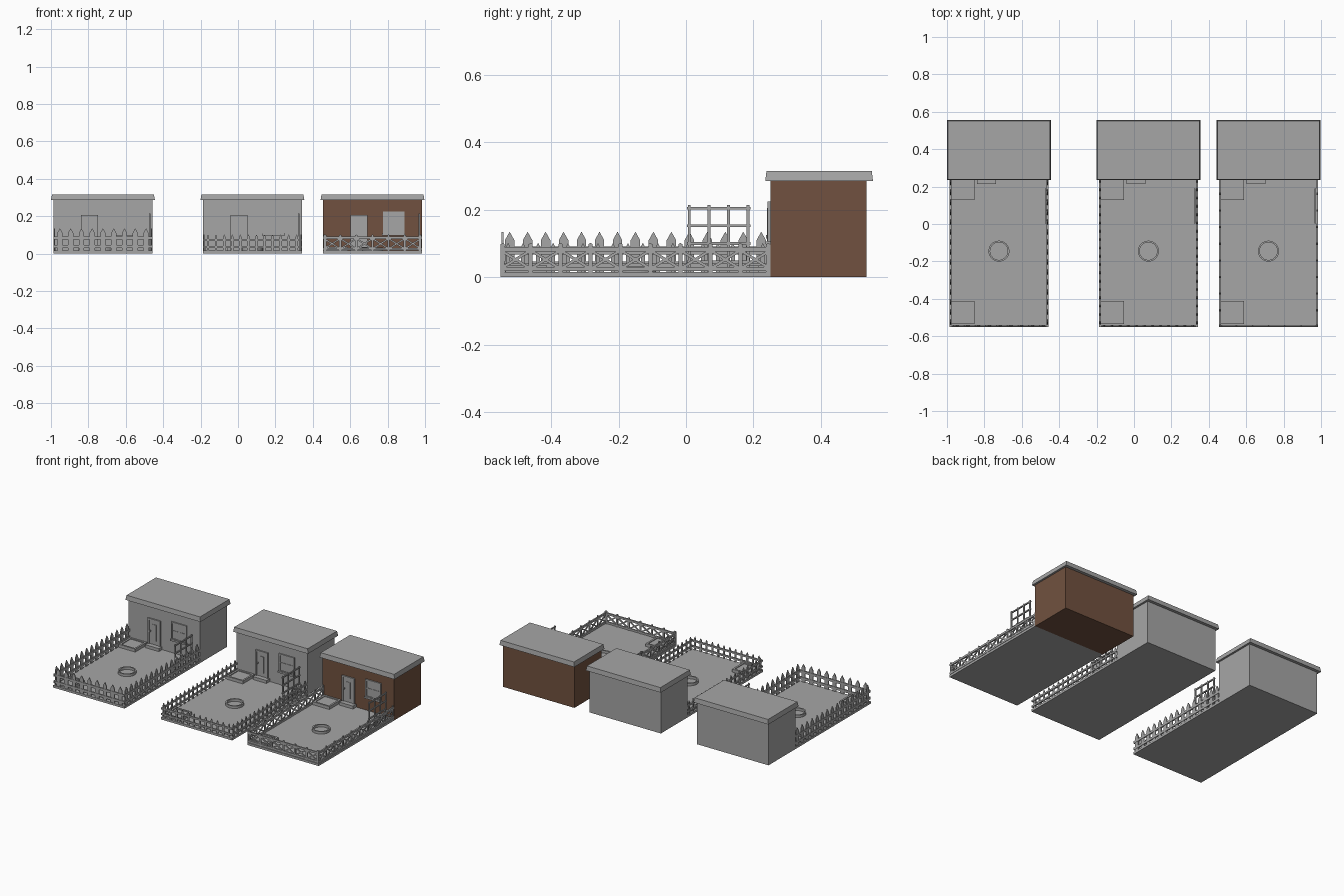
import bpy
import bmesh
from mathutils import Vector, Matrix

old = bpy.data.objects.get("Cube")
if old:
    bpy.data.objects.remove(old, do_unlink=True)


def material(name, rgb):
    m = bpy.data.materials.new(name)
    m.use_nodes = True
    m.diffuse_color = (*rgb, 1)
    m.node_tree.nodes["Principled BSDF"].inputs["Base Color"].default_value = (*rgb, 1)
    return m


GREY = material("plain grey", (0.38, 0.38, 0.38))
BROWN = material("brown wall", (0.165, 0.083, 0.05))

HALF = 0.265       # half width of a plot
FRONT = -0.55      # front edge of the yard
WALL = 0.25        # front wall of the house
BACK = 0.535
GROUND = 0.015     # top of the yard slab


def finish(bm, name, cx, mat=GREY):
    bmesh.ops.recalc_face_normals(bm, faces=bm.faces)
    mesh = bpy.data.meshes.new(name)
    bm.to_mesh(mesh)
    bm.free()
    mesh.materials.append(mat)
    ob = bpy.data.objects.new(name, mesh)
    ob.location.x = cx
    bpy.context.scene.collection.objects.link(ob)
    return ob


def box(bm, x0, x1, y0, y1, z0, z1):
    mat = Matrix.Translation(((x0 + x1) / 2, (y0 + y1) / 2, (z0 + z1) / 2))
    mat = mat @ Matrix.Diagonal((x1 - x0, y1 - y0, z1 - z0, 1))
    return bmesh.ops.create_cube(bm, size=1, matrix=mat)["verts"]


def boxes(name, cx, sizes, mat=GREY):
    bm = bmesh.new()
    for s in sizes:
        box(bm, *s)
    return finish(bm, name, cx, mat)


def slab(bm, start, along, outline, depth):
    """Extrude an (along, height) outline sideways by depth."""
    side = along.cross(Vector((0, 0, 1)))
    pts = [start + along * a + Vector((0, 0, z)) - side * depth / 2 for a, z in outline]
    face = bm.faces.new([bm.verts.new(p) for p in pts])
    new = bmesh.ops.extrude_face_region(bm, geom=[face])["geom"]
    verts = [v for v in new if isinstance(v, bmesh.types.BMVert)]
    bmesh.ops.translate(bm, verts=verts, vec=side * depth)


def rail(bm, start, along, a0, z0, a1, z1, h, depth):
    slab(bm, start, along, [(a0, z0), (a1, z1), (a1, z1 + h), (a0, z0 + h)], depth)


def picket(bm, start, along, a, w, shoulder, peak):
    slab(bm, start, along, [(a - w, GROUND), (a + w, GROUND), (a + w, shoulder),
                            (a, peak), (a - w, shoulder)], 0.006)


def wide_pickets(bm, start, along, length):
    n = round(length / 0.055)
    for i in range(n):
        picket(bm, start, along, (i + 0.5) * length / n, 0.014, 0.11, 0.135)
    for z in (0.03, 0.075):
        rail(bm, start, along, 0, z, length, z, 0.016, 0.01)


def thin_pickets(bm, start, along, length):
    n = round(length / 0.045)
    for i in range(n):
        picket(bm, start, along, (i + 0.5) * length / n, 0.006, 0.09, 0.102)
    for z in (0.03, 0.068):
        rail(bm, start, along, 0, z, length, z, 0.011, 0.01)


def crossed_rails(bm, start, along, length):
    n = round(length / 0.09)
    step = length / n
    for i in range(n + 1):
        a = min(max(i * step, 0.006), length - 0.006)
        picket(bm, start, along, a, 0.006, 0.098, 0.102)
    for i in range(n):
        for lo, hi in ((0.02, 0.075), (0.075, 0.02)):
            rail(bm, start, along, i * step, lo, (i + 1) * step, hi, 0.01, 0.006)
    for z in (0.018, 0.077):
        rail(bm, start, along, 0, z, length, z, 0.013, 0.01)


def fence(cx, style):
    """Fence on the front and both sides of the yard."""
    edge = HALF - 0.006
    runs = {
        "front_fence": (Vector((-edge, FRONT + 0.006, 0)), Vector((1, 0, 0)), 2 * edge),
        "left_fence": (Vector((edge, FRONT, 0)), Vector((0, 1, 0)), WALL - FRONT),
        "right_fence": (Vector((-edge, FRONT, 0)), Vector((0, 1, 0)), WALL - FRONT),
    }
    for name, (start, along, length) in runs.items():
        bm = bmesh.new()
        style(bm, start, along, length)
        finish(bm, name, cx)


def roof(cx):
    bm = bmesh.new()
    r, y0, y1 = HALF + 0.013, 0.235, 0.555
    for v in box(bm, -r, r, y0, y1, 0.285, 0.316):
        if v.co.z > 0.3:
            v.co.x *= 0.98
            v.co.y += 0.004 if v.co.y < 0.4 else -0.004
    finish(bm, "roof", cx)


def planter(cx, name, y0, y1):
    x0, x1, t = -0.253, -0.13, 0.012
    boxes(name, cx, [
        (x0, x1, y0, y0 + t, GROUND, 0.035), (x0, x1, y1 - t, y1, GROUND, 0.035),
        (x0, x0 + t, y0 + t, y1 - t, GROUND, 0.035),
        (x1 - t, x1, y0 + t, y1 - t, GROUND, 0.035),
        (x0 + t, x1 - t, y0 + t, y1 - t, GROUND, 0.03)])


def pond_ring(cx):
    bm = bmesh.new()
    loops = []
    for r, z in ((0.056, GROUND), (0.056, 0.032), (0.047, 0.032), (0.047, GROUND)):
        mat = Matrix.Translation((0, -0.145, z))
        loops.append(bmesh.ops.create_circle(bm, segments=32, radius=r, matrix=mat)["verts"])
    for a, b in zip(loops, loops[1:] + loops[:1]):
        for i in range(len(a)):
            j = (i + 1) % len(a)
            bm.faces.new((a[i], a[j], b[j], b[i]))
    finish(bm, "pond_ring", cx)


def door(cx):
    x0, x1, top, t = -0.118, -0.026, 0.205, 0.01
    boxes("door_frame", cx, [
        (x0, x0 + t, 0.241, WALL, GROUND, top), (x1 - t, x1, 0.241, WALL, GROUND, top),
        (x0 + t, x1 - t, 0.241, WALL, top - t, top)])
    boxes("door", cx, [
        (x0 + t, x1 - t, 0.246, WALL, GROUND, top - t),
        (x0 + 0.03, x1 - 0.03, 0.243, 0.246, 0.06, 0.17)])
    boxes("door_handle", cx, [(x0 + 0.014, x0 + 0.02, 0.238, 0.246, 0.115, 0.125)])
    boxes("door_step", cx, [(x0, x1 + 0.01, 0.215, WALL, GROUND, 0.035)])


def window(cx):
    x0, x1, z0, z1, t = 0.055, 0.17, 0.105, 0.225, 0.009
    mx, mz = (x0 + x1) / 2, (z0 + z1) / 2
    boxes("window_pane", cx, [(x0, x1, 0.247, WALL, z0, z1)])
    boxes("window_frame", cx, [
        (x0, x0 + t, 0.242, WALL, z0, z1), (x1 - t, x1, 0.242, WALL, z0, z1),
        (x0, x1, 0.242, WALL, z1 - t, z1), (x0, x1, 0.242, WALL, z0, z0 + t),
        (mx - 0.003, mx + 0.003, 0.244, WALL, z0, z1),
        (x0, x1, 0.244, WALL, mz - 0.003, mz + 0.003)])
    boxes("window_sill", cx, [(x0 - 0.005, x1 + 0.005, 0.239, WALL, z0 - 0.008, z0 + 0.003)])


def trellis(cx):
    x, h = HALF - 0.016, 0.004
    bars = [(x - h, x + h, y - h, y + h, GROUND, 0.214) for y in (0.01, 0.068, 0.126, 0.184)]
    bars += [(x - h, x + h, 0.003, 0.191, z - h, z + h) for z in (0.045, 0.1, 0.153, 0.205)]
    boxes("trellis", cx, bars)


# Three plots, each with its own fence style
for cx, wall, style in ((-0.722, GREY, wide_pickets), (0.077, GREY, thin_pickets),
                        (0.719, BROWN, crossed_rails)):
    boxes("yard", cx, [(-HALF, HALF, FRONT, WALL, 0, GROUND)])
    boxes("house_walls", cx, [(-HALF, HALF, WALL, BACK, 0, 0.285)], wall)
    roof(cx)
    door(cx)
    window(cx)
    trellis(cx)
    pond_ring(cx)
    planter(cx, "front_planter", -0.535, -0.412)
    planter(cx, "house_planter", 0.127, WALL)
    fence(cx, style)
